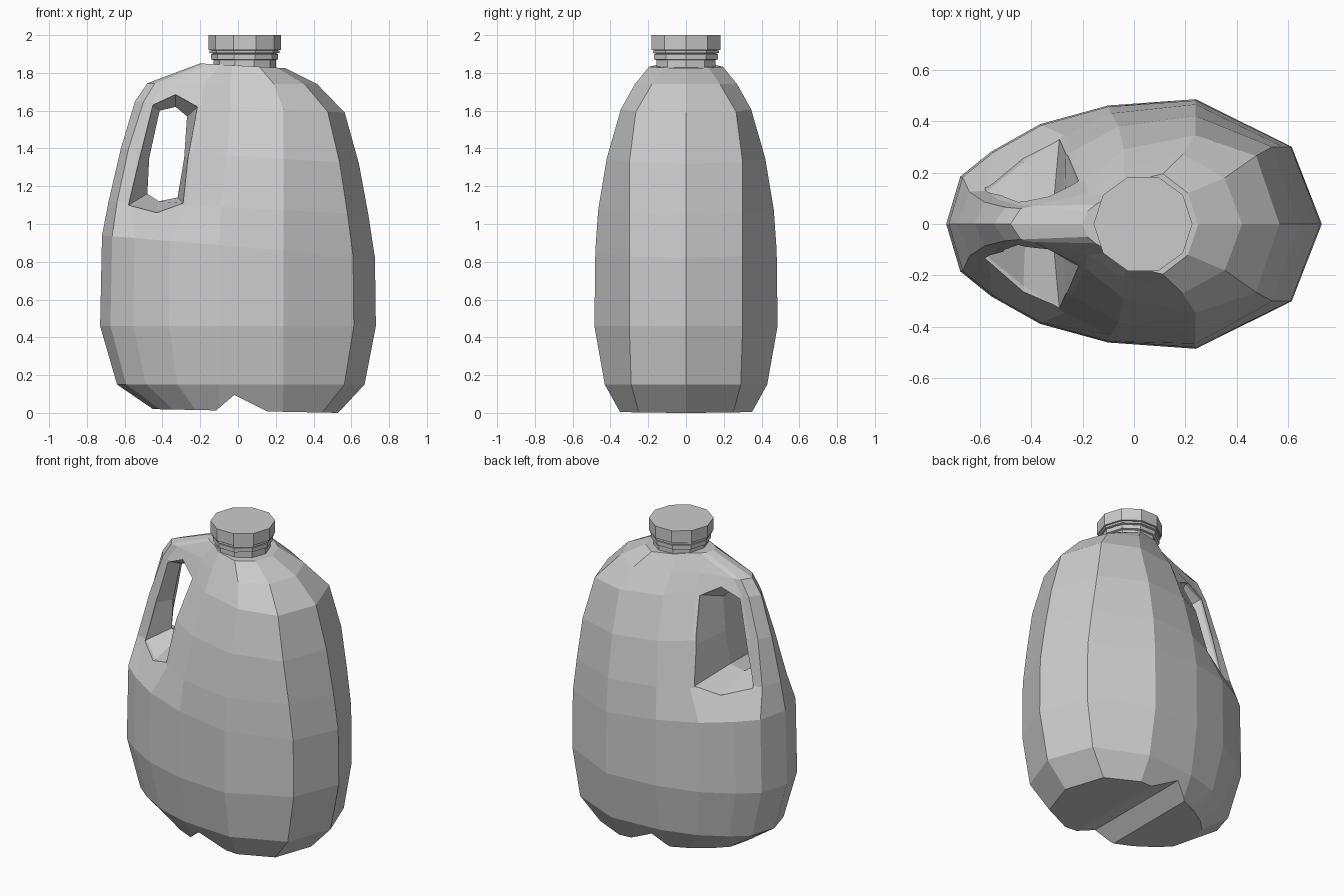
import bpy, bmesh, math

if "Cube" in bpy.data.objects:
    bpy.data.objects.remove(bpy.data.objects["Cube"])

def make(name, rings, caps=True):
    """Loft closed rings of equal length into a mesh object."""
    bm = bmesh.new()
    loops = [[bm.verts.new(p) for p in r] for r in rings]
    n = len(loops[0])
    for a, b in zip(loops, loops[1:]):
        for i in range(n):
            j = (i + 1) % n
            bm.faces.new((a[i], a[j], b[j], b[i]))
    if caps:
        for loop in (loops[0], loops[-1]):
            c = bm.verts.new([sum(v.co[k] for v in loop) / n for k in range(3)])
            for i in range(n):
                bm.faces.new((loop[i], loop[(i + 1) % n], c))
    bmesh.ops.recalc_face_normals(bm, faces=bm.faces)
    me = bpy.data.meshes.new(name)
    bm.to_mesh(me)
    bm.free()
    ob = bpy.data.objects.new(name, me)
    bpy.context.collection.objects.link(ob)
    return ob

def cut(ob, cutter):
    m = ob.modifiers.new("cut", 'BOOLEAN')
    m.operation, m.object, m.solver = 'DIFFERENCE', cutter, 'EXACT'
    bpy.context.view_layer.objects.active = ob
    bpy.ops.object.modifier_apply(modifier=m.name)
    bpy.data.objects.remove(cutter)

# Body sections: right z, right x, half depth, left z, left x, corner y,
# then handle-side outline where the body pinches in towards the handle
sections = [
    (0.00, 0.53, 0.35, 0.02, -0.45, 0.25, None),
    (0.15, 0.67, 0.43, 0.15, -0.64, 0.29, None),
    (0.46, 0.73, 0.485, 0.46, -0.73, 0.30, None),
    (0.82, 0.725, 0.48, 0.94, -0.72, 0.30, None),
    (1.05, 0.69, 0.465, 1.12, -0.685, 0.30,
     [(-0.09, 0.43), (-0.27, 0.345), (-0.57, 0.13), (-0.64, 0.125)]),
    (1.32, 0.64, 0.42, 1.40, -0.62, 0.30,
     [(-0.06, 0.38), (-0.24, 0.28), (-0.53, 0.095), (-0.58, 0.085)]),
    (1.59, 0.565, 0.345, 1.65, -0.545, 0.265,
     [(-0.04, 0.29), (-0.19, 0.17), (-0.46, 0.075), (-0.50, 0.065)]),
    (1.74, 0.42, 0.27, 1.745, -0.48, 0.18,
     [(-0.04, 0.21), (-0.18, 0.12), (-0.39, 0.07), (-0.44, 0.06)]),
    (1.825, 0.25, 0.195, 1.85, -0.20, 0.12,
     [(-0.03, 0.16), (-0.09, 0.11), (-0.15, 0.075), (-0.18, 0.05)]),
]
rings = []
for zr, xr, w, zl, xl, cy, left in sections:
    left = left or [(-0.1, 0.95 * w), (0.5 * xl, 0.8 * w),
                    (0.76 * xl, 0.58 * w), (0.925 * xl, 0.38 * w)]
    half = [(0.84 * xr, cy), (min(0.24, 0.45 * xr), w)] + left
    plan = [(xr, 0)] + half + [(xl, 0)] + [(x, -y) for x, y in reversed(half)]
    rings.append([(x, y, zr + (zl - zr) * (xr - x) / (xr - xl)) for x, y in plan])
body = make("jug_body", rings)

# Handle opening: narrows from the outer rim to the middle
# (outer x, outer z, rim y, inner x, inner z)
hole = [
    (-0.58, 1.10, 0.12, -0.48, 1.16), (-0.52, 1.35, 0.09, -0.47, 1.35),
    (-0.45, 1.63, 0.07, -0.415, 1.60), (-0.33, 1.685, 0.08, -0.33, 1.62),
    (-0.215, 1.62, 0.15, -0.27, 1.57), (-0.265, 1.35, 0.27, -0.285, 1.35),
    (-0.29, 1.11, 0.33, -0.32, 1.14), (-0.43, 1.06, 0.24, -0.42, 1.12)]
outer = lambda s: [(h[0], s * 0.7, h[1]) for h in hole]
rim = lambda s: [(h[0], s * h[2], h[1]) for h in hole]
middle = [(h[3], 0, h[4]) for h in hole]
cut(body, make("hole_cutter", [outer(-1), rim(-1), middle, rim(1), outer(1)]))

# Groove across the base
groove = [(-0.225, -0.08), (-0.02, 0.095), (0.33, -0.08)]
cut(body, make("groove_cutter", [[(x, y, z) for x, z in groove] for y in (-0.7, 0.7)]))

def lathe(name, profile, sides=10, cx=0.035):
    a = [2 * math.pi * i / sides for i in range(sides)]
    return make(name, [[(cx + r * math.cos(t), r * math.sin(t), z) for t in a]
                       for r, z in profile])

# Threaded neck and screw cap
lathe("neck", [(0.165, 1.78), (0.165, 1.868), (0.178, 1.872), (0.178, 1.898),
               (0.165, 1.902), (0.185, 1.906), (0.185, 1.918), (0.165, 1.922), (0.165, 1.95)])
lathe("cap", [(0.192, 1.922), (0.192, 2.0)])
